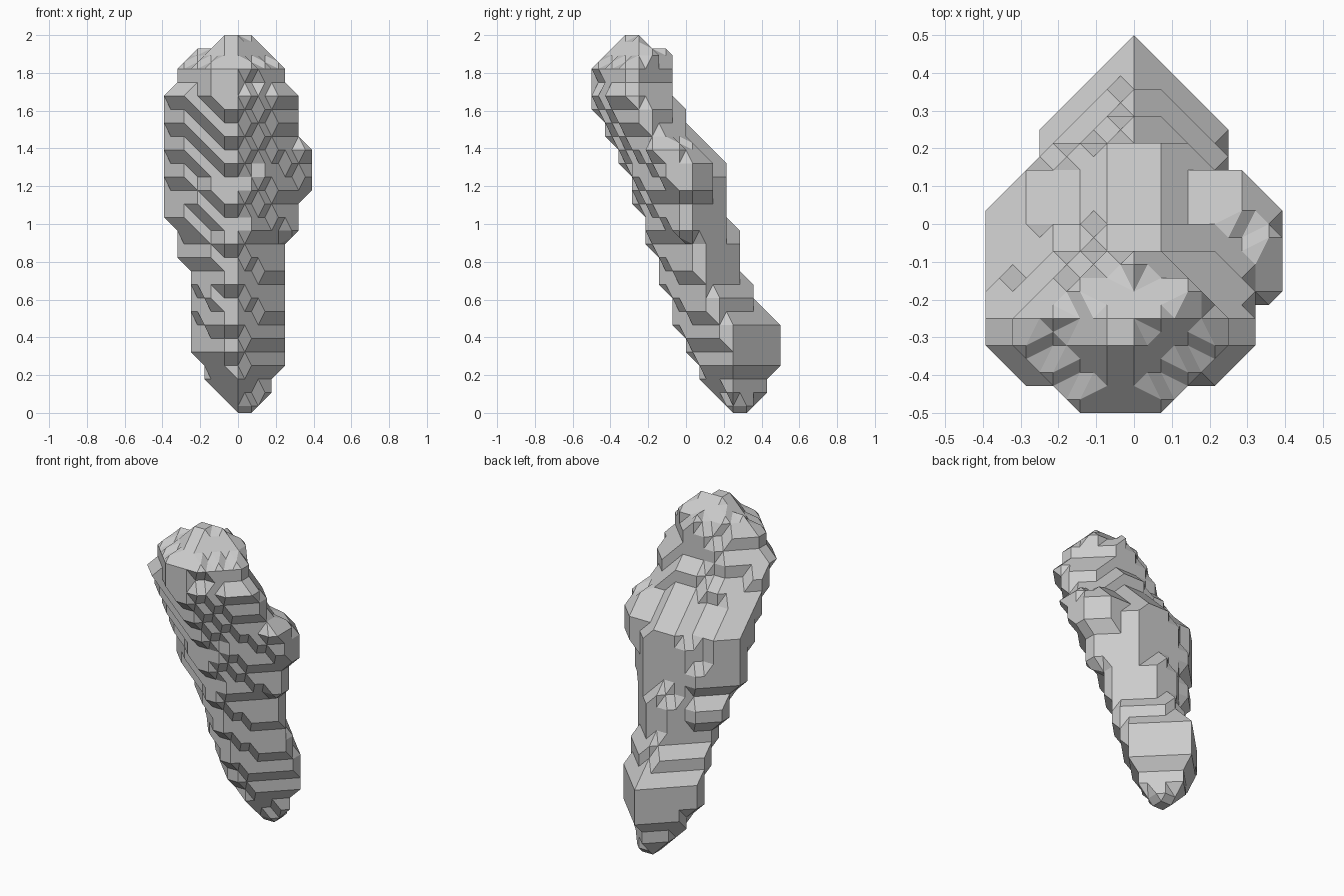
import bpy
import bmesh
from itertools import product
from mathutils import Vector

cube = bpy.data.objects.get("Cube")
if cube:
    bpy.data.objects.remove(cube, do_unlink=True)

LAYERS, WIDTH, DEPTH = 28, 11, 14
STEP = 2 / LAYERS

# Side outlines of the leaning body, as (first layer, cell) steps
LEFT = [(0, 5), (1, 4), (2, 3), (4, 2), (11, 1), (14, 0), (24, 1), (26, 2), (27, 4)]
RIGHT = [(0, 6), (1, 7), (3, 8), (13, 9), (16, 10), (20, 9), (24, 8), (26, 7), (27, 6)]
# Front and back outlines, as (layer, depth) points on sloping lines
FRONT = [(0, 9.7), (1, 9), (2, 8), (4, 7), (6, 6), (9, 5), (15, 3), (18, 2),
         (22, 0), (23, -0.36), (25, -0.36), (26, 0.8), (27, 1.7)]
BACK = [(0, 11.3), (1, 12), (3, 13), (5, 13.3), (6, 13), (7, 12), (9, 11), (13, 10),
        (18, 9), (20, 7), (22, 6), (26, 5), (27, 3.3)]
# Fullness of the back: a sharp diamond below, broad shoulders, rounder head
BACK_POWER = [(0, 1.2), (7, 1.2), (14, 1.7), (18, 2.2), (22, 1.7), (27, 1.7)]
FRONT_POWER = 1.5


def at_layer(profile, layer):
    return [cell for first, cell in profile if first <= layer][-1]


def between(profile, layer):
    for (k0, v0), (k1, v1) in zip(profile, profile[1:]):
        if k0 <= layer <= k1:
            return v0 + (v1 - v0) * (layer - k0) / (k1 - k0)


def bulge(i, x0, x1, ridge, power):
    """Share of the half depth that is filled at column i."""
    ridge = min(max(ridge, x0 + 0.5), x1 - 0.5)
    half_width = ridge - x0 + 0.5 if i < ridge else x1 + 0.5 - ridge
    return (1 - (abs(i - ridge) / half_width) ** power) ** (1 / power)


def fill_cells():
    """Fill every layer between a wedge-shaped front and a changing back."""
    cells = set()
    for k in range(LAYERS):
        x0, x1 = at_layer(LEFT, k), at_layer(RIGHT, k)
        front, back = between(FRONT, k), between(BACK, k)
        middle = (front + back) / 2
        half_depth = (back - front) / 2 + 0.15
        for i in range(x0, x1 + 1):
            near = middle - half_depth * bulge(i, x0, x1, 4.4, FRONT_POWER)
            far = middle + half_depth * bulge(i, x0, x1, 5, between(BACK_POWER, k))
            cells.update((i, j, k) for j in range(DEPTH) if near <= j <= far)
    return cells


def cube_sides(origin):
    """Yield the corners of each side of a grid cube, counter-clockwise."""
    for axis, side in product(range(3), (0, 1)):
        u, v = (axis + 1) % 3, (axis + 2) % 3
        ring = []
        for a, b in ((0, 0), (1, 0), (1, 1), (0, 1)):
            corner = list(origin)
            corner[axis] += side
            corner[u] += a
            corner[v] += b
            ring.append(tuple(corner))
        yield ring if side else ring[::-1]


def surface_loops(cells, origin):
    """Trace the closed polygons that part full from empty corners."""
    links = {}
    for ring in cube_sides(origin):
        full = [c in cells for c in ring]
        for n in range(4):
            if full[n] and not full[(n + 1) % 4]:
                start = n
                while full[(start - 1) % 4]:
                    start -= 1
                leave = frozenset((ring[n], ring[(n + 1) % 4]))
                enter = frozenset((ring[(start - 1) % 4], ring[start % 4]))
                links[leave] = enter
    while links:
        edge = next(iter(links))
        loop = []
        while edge in links:
            loop.append(edge)
            edge = links.pop(edge)
        yield loop


def build_body(name, material):
    cells = fill_cells()
    bm = bmesh.new()
    verts = {}
    shift = Vector(((WIDTH - 1) / 2, (DEPTH - 1) / 2, -0.5))

    def vert(edge):
        if edge not in verts:
            a, b = edge
            verts[edge] = bm.verts.new(((Vector(a) + Vector(b)) / 2 - shift) * STEP)
        return verts[edge]

    for origin in product(range(-1, WIDTH), range(-1, DEPTH), range(-1, LAYERS)):
        for loop in surface_loops(cells, origin):
            bm.faces.new([vert(edge) for edge in loop])

    # Flat facets: merge neighbours that lie in one plane
    bmesh.ops.triangulate(bm, faces=bm.faces[:])
    bmesh.ops.dissolve_limit(bm, angle_limit=0.01, verts=bm.verts[:], edges=bm.edges[:])
    bmesh.ops.recalc_face_normals(bm, faces=bm.faces[:])
    mesh = bpy.data.meshes.new(name)
    bm.to_mesh(mesh)
    bm.free()
    mesh.materials.append(material)
    obj = bpy.data.objects.new(name, mesh)
    bpy.context.scene.collection.objects.link(obj)
    return obj


# One plain grey over the whole body
grey = bpy.data.materials.new("light_grey")
grey.use_nodes = True
colour = (0.6, 0.6, 0.6, 1)
grey.diffuse_color = colour
grey.node_tree.nodes["Principled BSDF"].inputs["Base Color"].default_value = colour

build_body("faceted_body", grey)
